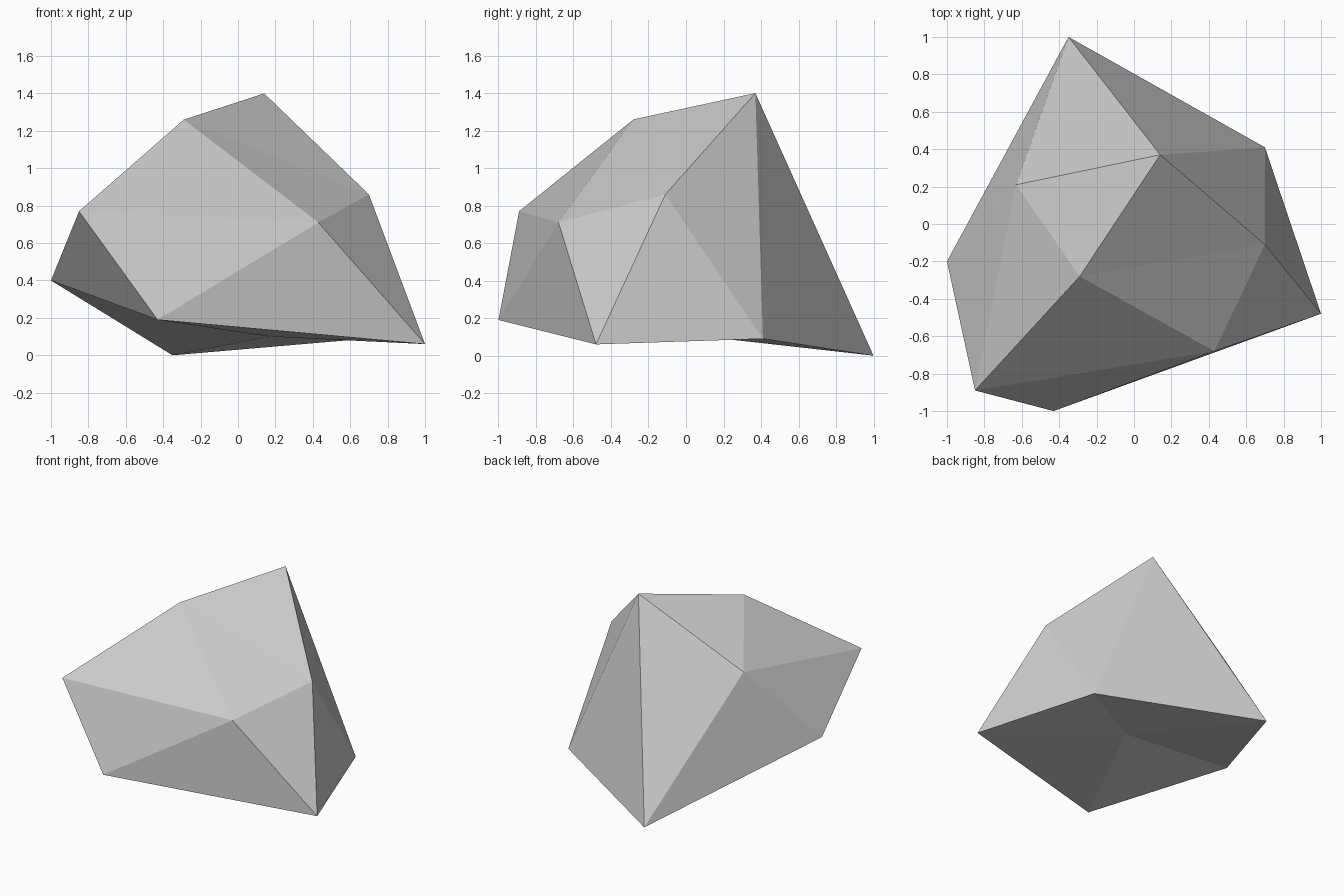
import bpy
import bmesh

# Remove the default object
default_cube = bpy.data.objects.get("Cube")
if default_cube:
    bpy.data.objects.remove(default_cube, do_unlink=True)


def make_material(name, color):
    material = bpy.data.materials.new(name)
    material.use_nodes = True
    material.diffuse_color = color
    material.node_tree.nodes["Principled BSDF"].inputs["Base Color"].default_value = color
    return material


def build_rock(name, peak, shoulder, foot, underside, material):
    """Irregular twenty-sided boulder: peak, two staggered rings, underside."""
    bm = bmesh.new()
    top, bottom = bm.verts.new(peak), bm.verts.new(underside)
    upper = [bm.verts.new(co) for co in shoulder]
    lower = [bm.verts.new(co) for co in foot]
    count = len(upper)
    for i in range(count):
        j = (i + 1) % count
        bm.faces.new((top, upper[i], upper[j]))          # crown
        bm.faces.new((upper[i], lower[i], lower[j]))     # flank pointing up
        bm.faces.new((upper[i], lower[j], upper[j]))     # flank pointing down
        bm.faces.new((bottom, lower[j], lower[i]))       # base
    bmesh.ops.recalc_face_normals(bm, faces=bm.faces)
    for face in bm.faces:
        face.smooth = False
    mesh = bpy.data.meshes.new(name)
    bm.to_mesh(mesh)
    bm.free()
    mesh.materials.append(material)
    rock = bpy.data.objects.new(name, mesh)
    bpy.context.collection.objects.link(rock)
    return rock


# Rings run from the back round by the +x side to the front
shoulder_ring = [
    (0.14, 0.37, 1.4),
    (0.7, -0.11, 0.86),
    (0.43, -0.68, 0.71),
    (-0.85, -0.89, 0.77),
    (-0.63, 0.21, 0.95),
]
foot_ring = [
    (-0.35, 1, 0),
    (0.7, 0.41, 0.09),
    (1, -0.48, 0.06),
    (-0.43, -1, 0.19),
    (-1, -0.2, 0.4),
]

stone_grey = make_material("stone grey", (0.6, 0.6, 0.6, 1))
build_rock(
    "rock",
    peak=(-0.29, -0.28, 1.26),
    shoulder=shoulder_ring,
    foot=foot_ring,
    underside=(0.17, 0.11, 0.1),
    material=stone_grey,
)
